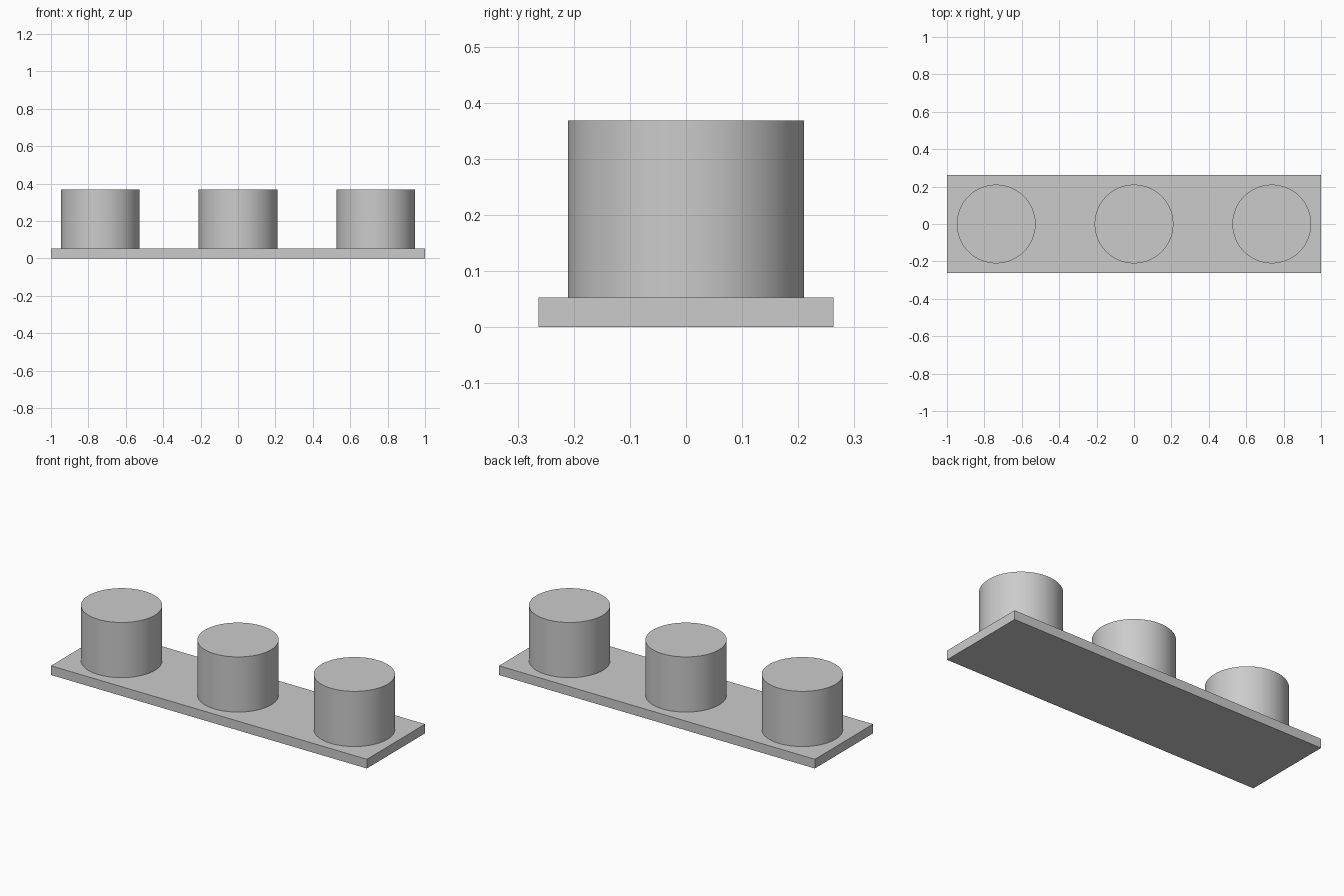
import bpy
import math

if "Cube" in bpy.data.objects:
    bpy.data.objects.remove(bpy.data.objects["Cube"])

U = 1 / 19  # base unit: plate is 38 x 10 x 1 units

grey = bpy.data.materials.new("light_grey")
grey.diffuse_color = (0.6, 0.6, 0.6, 1)
grey.use_nodes = True
grey.node_tree.nodes["Principled BSDF"].inputs["Base Color"].default_value = grey.diffuse_color


def finish(name):
    ob = bpy.context.object
    ob.name = name
    ob.data.materials.append(grey)
    return ob


# Flat base plate
bpy.ops.mesh.primitive_cube_add(size=1, location=(0, 0, U / 2))
plate = finish("base_plate")
plate.scale = (38 * U, 10 * U, U)
bpy.ops.object.transform_apply(location=False, rotation=False, scale=True)

# Row of three round posts standing on the plate
for name, x in (("left_post", -14), ("middle_post", 0), ("right_post", 14)):
    bpy.ops.mesh.primitive_cylinder_add(
        vertices=96, radius=4 * U, depth=6 * U, location=(x * U, 0, 4 * U))
    finish(name)
    bpy.ops.object.shade_smooth_by_angle(angle=math.radians(30))
